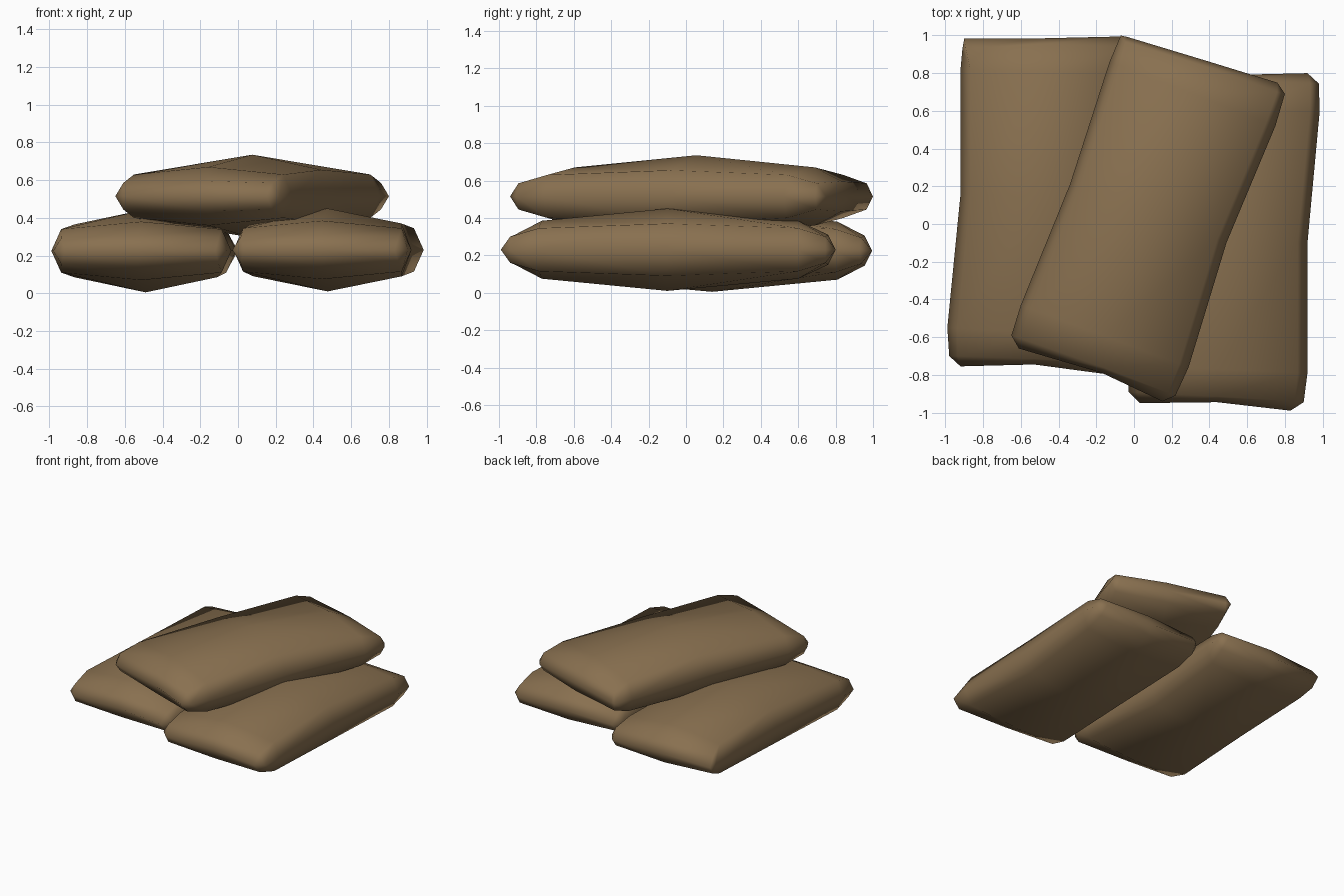
import bpy, bmesh, math
from mathutils import Vector

if "Cube" in bpy.data.objects:
    bpy.data.objects.remove(bpy.data.objects["Cube"])

cloth = bpy.data.materials.new("burlap brown")
cloth.diffuse_color = (0.25, 0.163, 0.08, 1)
cloth.use_nodes = True
cloth.node_tree.nodes["Principled BSDF"].inputs["Base Color"].default_value = cloth.diffuse_color

# Which cell of the 3 x 5 pillow grid (row, column) each of the 16 rim points joins
LINK = [(0, 0), (0, 1), (0, 2), (0, 2), (1, 2), (2, 2), (3, 2), (4, 2),
        (4, 2), (4, 1), (4, 0), (4, 0), (3, 0), (2, 0), (1, 0), (0, 0)]
# Bulge height by row for the side columns and the middle column
SIDE_Z = [0.07, 0.115, 0.14, 0.115, 0.07]
MID_Z = [0.08, 0.155, 0.22, 0.155, 0.08]


def toward(a, b, d):
    return a + (b - a).normalized() * d


def sandbag(name, rim, z, centre=(0, 0), turn=0):
    """Pillow: a rim outline at mid height with a bulging grid above and below."""
    p = [Vector(q) for q in rim]
    mid = sum(p, Vector((0, 0))) / len(p)
    grid = {}
    # corners, then long sides, then the middle column
    for cell, a, b in (((0, 0), 15, 0), ((0, 2), 2, 3), ((4, 2), 7, 8), ((4, 0), 10, 11)):
        grid[cell] = toward((p[a] + p[b]) / 2, mid, 0.03)
    for row, l, r in ((1, 14, 4), (2, 13, 5), (3, 12, 6)):
        grid[row, 0] = toward(p[l], p[r], 0.052)
        grid[row, 2] = toward(p[r], p[l], 0.052)
        grid[row, 1] = (p[l] + p[r]) / 2
    grid[0, 1] = toward(p[1], p[9], 0.03)
    grid[4, 1] = toward(p[9], p[1], 0.03)

    bm = bmesh.new()
    edge = [bm.verts.new((q.x, q.y, 0)) for q in p]
    for s in (1, -1):
        g = {c: bm.verts.new((q.x, q.y, s * (MID_Z if c[1] == 1 else SIDE_Z)[c[0]]))
             for c, q in grid.items()}
        for r in range(4):
            for c in range(2):
                bm.faces.new((g[r, c], g[r, c + 1], g[r + 1, c + 1], g[r + 1, c]))
        for i in range(16):
            j = (i + 1) % 16
            a, b = g[LINK[i]], g[LINK[j]]
            bm.faces.new((edge[i], edge[j], b) if a == b else (edge[i], edge[j], b, a))
    bmesh.ops.recalc_face_normals(bm, faces=bm.faces)
    for f in bm.faces:
        f.smooth = True
    me = bpy.data.meshes.new(name)
    bm.to_mesh(me)
    bm.free()
    me.materials.append(cloth)
    ob = bpy.data.objects.new(name, me)
    bpy.context.collection.objects.link(ob)
    ob.location = (*centre, z)
    ob.rotation_euler.z = math.radians(turn)


# Rims run counter-clockwise from the front left corner
sandbag("left_sandbag", [
    (-0.92, -0.755), (-0.53, -0.745), (-0.12, -0.80), (-0.06, -0.74),
    (-0.035, -0.60), (-0.06, 0.12), (-0.01, 0.80), (0.0, 0.93),
    (-0.05, 0.995), (-0.48, 0.985), (-0.90, 0.985), (-0.91, 0.93),
    (-0.92, 0.82), (-0.92, 0.16), (-0.99, -0.55), (-0.98, -0.70)], 0.225)

sandbag("right_sandbag", [
    (0.03, -0.95), (0.44, -0.945), (0.83, -0.99), (0.90, -0.945),
    (0.92, -0.79), (0.92, -0.10), (0.985, 0.60), (0.98, 0.745),
    (0.92, 0.80), (0.50, 0.79), (0.09, 0.80), (0.04, 0.74),
    (0.03, 0.60), (0.03, -0.10), (-0.025, -0.75), (-0.03, -0.89)], 0.23)

sandbag("top_sandbag", [
    (-0.413, -0.885), (0.045, -0.856), (0.398, -0.888), (0.453, -0.836),
    (0.467, -0.67), (0.43, 0.018), (0.462, 0.69), (0.451, 0.867),
    (0.393, 0.909), (0.017, 0.89), (-0.432, 0.865), (-0.473, 0.86),
    (-0.481, 0.708), (-0.456, 0.026), (-0.482, -0.665), (-0.474, -0.833)],
    0.515, (0.08, 0.03), -20)
